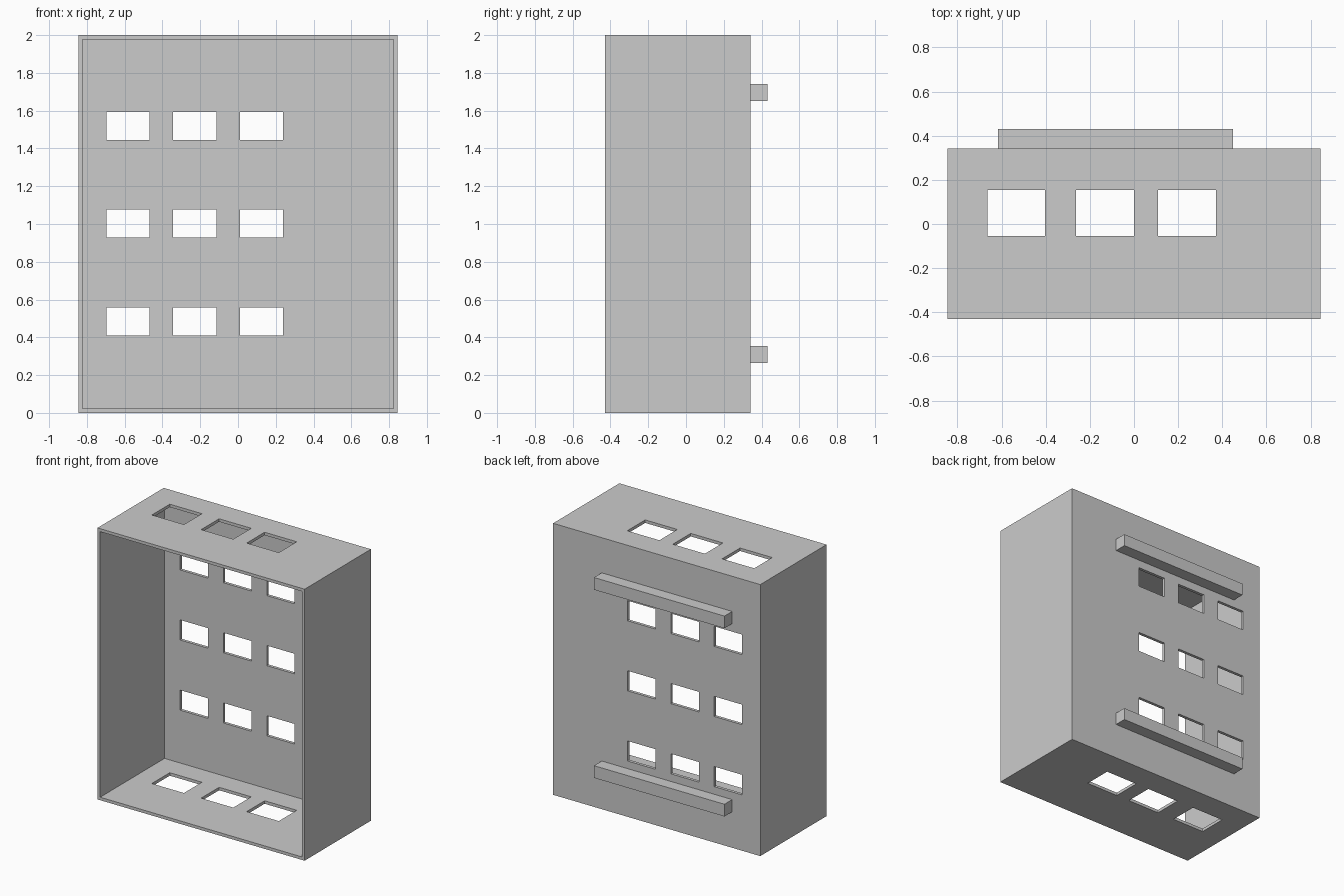
import bpy

if "Cube" in bpy.data.objects:
    bpy.data.objects.remove(bpy.data.objects["Cube"])


def box(name, x0, x1, y0, y1, z0, z1):
    """Axis-aligned box from its limits."""
    bpy.ops.mesh.primitive_cube_add(
        size=1, location=((x0 + x1) / 2, (y0 + y1) / 2, (z0 + z1) / 2))
    ob = bpy.context.object
    ob.name = name
    ob.scale = (x1 - x0, y1 - y0, z1 - z0)
    bpy.ops.object.transform_apply(location=True, rotation=False, scale=True)
    return ob


def cut(target, *limits):
    """Subtract a box from the target and discard the cutter."""
    cutter = box("cutter", *limits)
    cutter.hide_render = True
    mod = target.modifiers.new("cut", 'BOOLEAN')
    mod.operation = 'DIFFERENCE'
    mod.solver = 'EXACT'
    mod.object = cutter
    bpy.context.view_layer.objects.active = target
    bpy.ops.object.modifier_apply(modifier=mod.name)
    bpy.data.objects.remove(cutter, do_unlink=True)


W, FRONT, BACK, H, T = 0.844, -0.43, 0.341, 2.0, 0.022

# Open-fronted cabinet shell
shell = box("cabinet_shell", -W, W, FRONT, BACK, 0, H)
cut(shell, -W + T, W - T, FRONT - 0.1, BACK - T, T, H - T)

# Back wall openings, 3 x 3
for x in (-0.697, -0.343, 0.011):
    for z in (0.411, 0.928, 1.444):
        cut(shell, x, x + 0.228, BACK - 0.1, BACK + 0.1, z, z + 0.148)

# Matching openings in the top and bottom walls
for x in (-0.664, -0.262, 0.109):
    cut(shell, x, x + 0.262, -0.055, 0.154, -0.1, H + 0.1)

# Mounting rails on the back
for name, z in (("lower_rail", 0.265), ("upper_rail", 1.651)):
    box(name, -0.615, 0.448, BACK, 0.431, z, z + 0.09)
